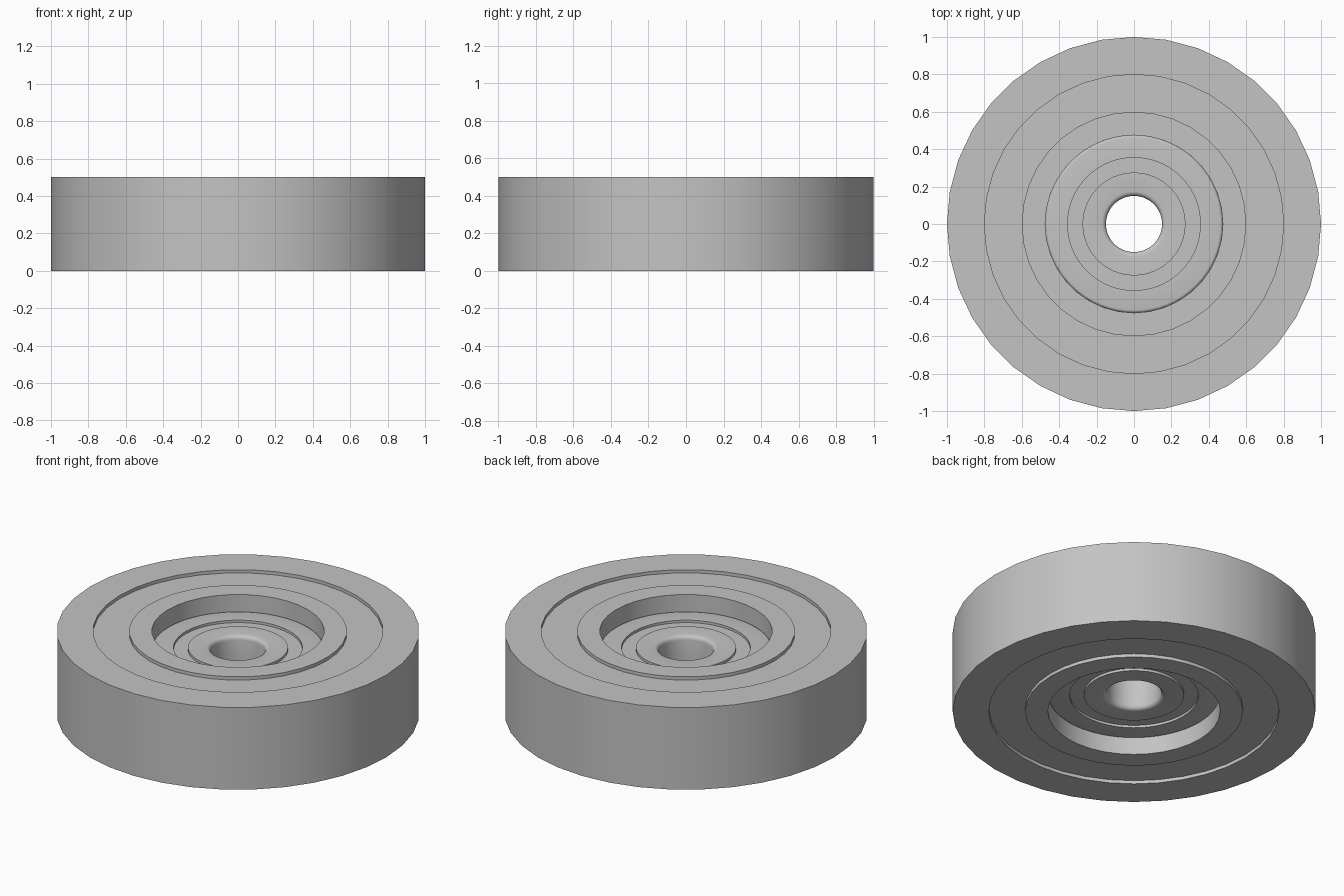
import bpy
import math

cube = bpy.data.objects.get("Cube")
if cube:
    bpy.data.objects.remove(cube, do_unlink=True)

MID = 0.25  # mid-plane height; every part is mirrored about it

grey = bpy.data.materials.new("light grey")
grey.use_nodes = True
grey.diffuse_color = (0.55, 0.55, 0.55, 1)
grey.node_tree.nodes["Principled BSDF"].inputs["Base Color"].default_value = (0.55, 0.55, 0.55, 1)


def lathe(name, upper, sides):
    """Revolve a closed section; upper runs from inner to outer radius as (r, height above mid-plane)."""
    section = upper + [(r, -h) for r, h in reversed(upper)]
    n = len(section)
    verts = []
    for i in range(sides):
        a = math.tau * i / sides
        verts += [(r * math.cos(a), r * math.sin(a), MID + h) for r, h in section]
    faces = []
    for i in range(sides):
        j = (i + 1) % sides
        for k in range(n):
            m = (k + 1) % n
            faces.append((i * n + k, i * n + m, j * n + m, j * n + k))
    mesh = bpy.data.meshes.new(name)
    mesh.from_pydata(verts, [], [f[::-1] for f in faces])
    mesh.materials.append(grey)
    obj = bpy.data.objects.new(name, mesh)
    bpy.context.collection.objects.link(obj)
    bpy.ops.object.select_all(action="DESELECT")
    obj.select_set(True)
    bpy.context.view_layer.objects.active = obj
    bpy.ops.object.mode_set(mode="EDIT")
    bpy.ops.mesh.select_all(action="SELECT")
    bpy.ops.mesh.normals_make_consistent(inside=False)
    bpy.ops.object.mode_set(mode="OBJECT")
    bpy.ops.object.shade_smooth_by_angle(angle=math.radians(30))
    return obj


def rounded(r, h, size, inner):
    """Quarter-round corner points on the inner or outer edge of a ring."""
    pts = []
    for i in range(5):
        a = math.pi / 2 * i / 4
        if inner:
            pts.append((r + size * (1 - math.cos(a)), h - size * (1 - math.sin(a))))
        else:
            pts.append((r - size * (1 - math.sin(a)), h - size * (1 - math.cos(a))))
    return pts


# Wheel body with a shallow annular recess on both faces
lathe("wheel_body", [(0.475, 0.25), (0.6, 0.25), (0.6, 0.23),
                     (0.8, 0.23), (0.8, 0.25), (1.0, 0.25)], 36)

# Bearing: outer race, recessed shield and inner race with a rounded bore
lathe("bearing_outer_race", [(0.355, 0.13), (0.355, 0.15)] + rounded(0.475, 0.15, 0.015, False), 64)
lathe("bearing_shield", [(0.27, 0.135), (0.36, 0.135)], 64)
lathe("bearing_inner_race", rounded(0.15, 0.15, 0.025, True) + [(0.275, 0.15), (0.275, 0.13)], 64)
